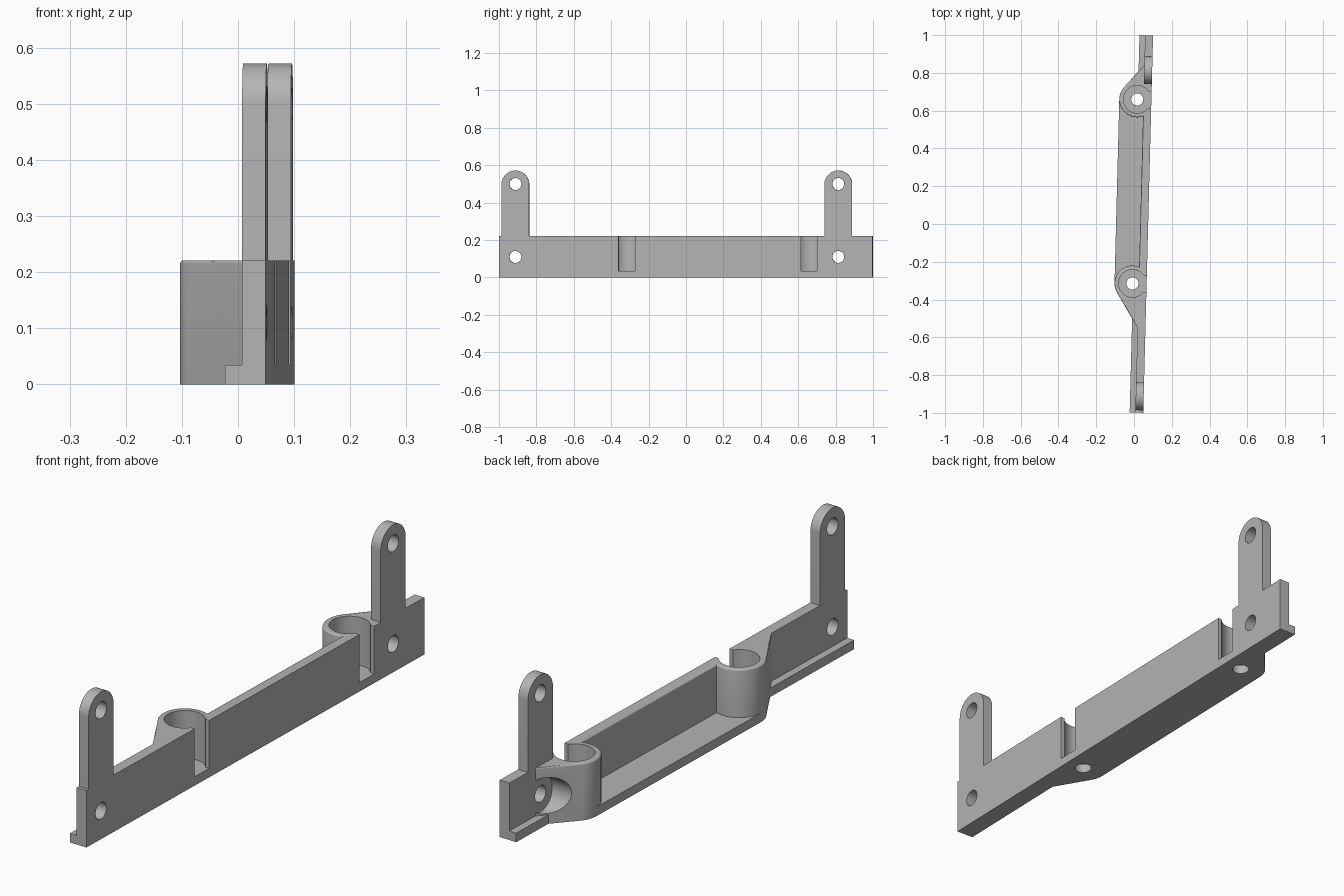
import bpy, bmesh, math
from mathutils import Matrix

if "Cube" in bpy.data.objects:
    bpy.data.objects.remove(bpy.data.objects["Cube"])

OUT, IN, FOOT = 0.075, 0.033, 0.003      # outer face, inner face, foot edge
BASE, TOP = 0.035, 0.221                 # floor thickness, wall height
END0, END1 = -0.998, 1.0
R = 0.095                                # boss radius
BOSSES = [(-0.315, -0.55), (0.66, 0.845)]  # boss centre, gusset tip
TABS = [-0.911, 0.816]

grey = bpy.data.materials.new("plain_grey")
grey.use_nodes = True
grey.diffuse_color = (0.46, 0.46, 0.46, 1)
grey.node_tree.nodes["Principled BSDF"].inputs["Base Color"].default_value = (0.46, 0.46, 0.46, 1)


def make(name, bm):
    bmesh.ops.recalc_face_normals(bm, faces=bm.faces)
    me = bpy.data.meshes.new(name)
    bm.to_mesh(me)
    bm.free()
    me.materials.append(grey)
    ob = bpy.data.objects.new(name, me)
    bpy.context.collection.objects.link(ob)
    return ob


def prism(points, z0, z1):
    """Extrude a plan outline upward."""
    bm = bmesh.new()
    face = bm.faces.new([bm.verts.new((x, y, z0)) for x, y in points])
    new = bmesh.ops.extrude_face_region(bm, geom=[face])["geom"]
    verts = [g for g in new if isinstance(g, bmesh.types.BMVert)]
    bmesh.ops.translate(bm, verts=verts, vec=(0, 0, z1 - z0))
    return bm


def box(name, x0, x1, y0, y1, z0, z1):
    return make(name, prism([(x0, y0), (x1, y0), (x1, y1), (x0, y1)], z0, z1))


def cylinder(name, radius, start, length, axis="Z"):
    bm = bmesh.new()
    bmesh.ops.create_cone(bm, cap_ends=True, segments=48, radius1=radius,
                          radius2=radius, depth=length)
    bmesh.ops.translate(bm, verts=bm.verts, vec=(0, 0, length / 2))
    if axis == "X":
        bmesh.ops.transform(bm, matrix=Matrix.Rotation(math.pi / 2, 4, "Y"), verts=bm.verts)
    bmesh.ops.translate(bm, verts=bm.verts, vec=start)
    return make(name, bm)


def combine(target, other, operation):
    mod = target.modifiers.new("combine", "BOOLEAN")
    mod.operation, mod.solver, mod.object = operation, "EXACT", other
    bpy.context.view_layer.objects.active = target
    bpy.ops.object.modifier_apply(modifier=mod.name)
    bpy.data.objects.remove(other)


def boss_outline(centre, tip):
    """Gusset tip, then the boss arc around to the middle wall."""
    s = 1 if tip > centre else -1
    d = abs(tip - centre)
    a0 = math.atan2(d, IN) + math.acos(R / math.hypot(IN, d))
    a1 = 2 * math.pi - math.acos(IN / R)
    arc = [a0 + (a1 - a0) * i / 28 for i in range(29)]
    return [(IN, tip)] + [(R * math.cos(a), centre + s * R * math.sin(a)) for a in arc]


# Wall, bosses and gussets as one outline, rounded along the inner top edge
first = boss_outline(*BOSSES[0])
second = boss_outline(*BOSSES[1])[::-1]
outline = [(OUT, END0), (IN, END0)] + first + second + [(IN, END1), (OUT, END1)]
bm = prism(outline, 0, TOP)
low, high = BOSSES[0][1] - 0.001, BOSSES[1][1] + 0.001
rim = [e for e in bm.edges if all(v.co.z > TOP - 0.001 and v.co.x < IN + 0.001
                                  and low < v.co.y < high for v in e.verts)]
bmesh.ops.bevel(bm, geom=rim, offset=0.014, segments=4, profile=0.5,
                affect="EDGES", clamp_overlap=True)
bracket = make("bracket", bm)

# Floor between the bosses and the narrow foot along the whole length
combine(bracket, box("floor", -R, OUT, BOSSES[0][0], BOSSES[1][0], 0, BASE), "UNION")
combine(bracket, box("foot", FOOT, OUT, END0, END1, 0, BASE), "UNION")

# Upright rounded tabs
for y in TABS:
    half, mid = 0.074, 0.498
    arch = [(half * math.cos(a), mid + half * math.sin(a))
            for a in (math.pi * i / 28 for i in range(29))]
    profile = [(-half, BASE + 0.02), (half, BASE + 0.02)] + arch
    bm = prism(profile, IN, OUT)
    for v in bm.verts:
        v.co = (v.co.z, y + v.co.x, v.co.y)
    combine(bracket, make("tab", bm), "UNION")

# Open pockets, slots and screw holes in the bosses
for y, tip in BOSSES:
    combine(bracket, cylinder("pocket", 0.073, (0, y, BASE), 0.4), "DIFFERENCE")
    combine(bracket, box("slot", 0.04, 0.2, y - 0.043, y + 0.043, BASE, 0.4), "DIFFERENCE")
    combine(bracket, cylinder("screw_hole", 0.032, (0, y, -0.1), 0.2), "DIFFERENCE")

# Cross holes in wall and tabs, with clearance through the gusset
for y in TABS:
    for z in (0.11, 0.5):
        combine(bracket, cylinder("cross_hole", 0.032, (-0.2, y, z), 0.5, "X"), "DIFFERENCE")
combine(bracket, cylinder("clearance", 0.07, (IN - 0.3, TABS[1], 0.11), 0.3, "X"), "DIFFERENCE")

# Slight turn of the whole bracket, smooth rounds with sharp edges
bracket.rotation_euler.z = -0.026
bpy.ops.object.select_all(action="DESELECT")
bracket.select_set(True)
bpy.context.view_layer.objects.active = bracket
bpy.ops.object.shade_smooth_by_angle(angle=math.radians(30))
